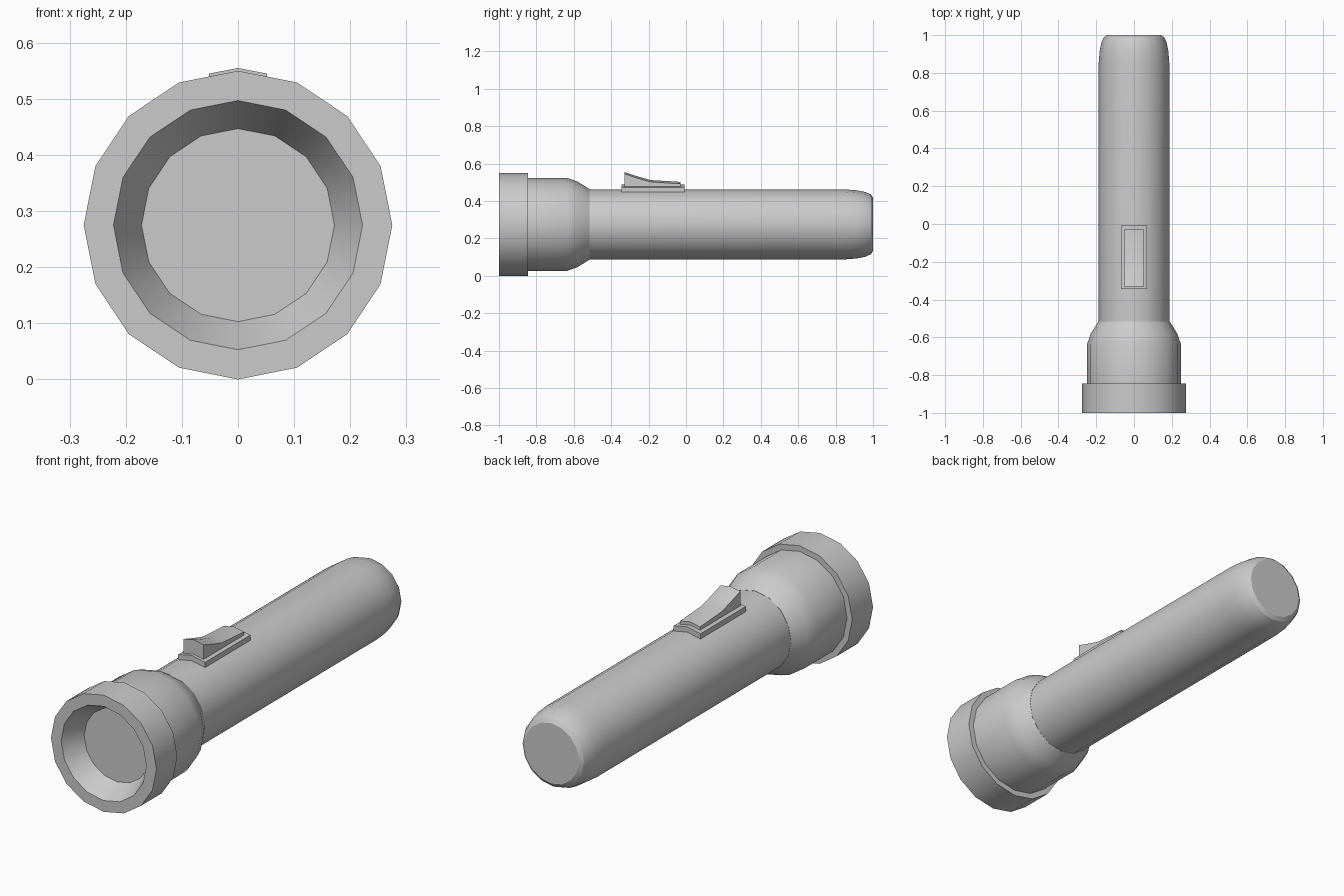
import bpy, bmesh
from math import sin, cos, pi

if "Cube" in bpy.data.objects:
    bpy.data.objects.remove(bpy.data.objects["Cube"])

SIDES = 16
CZ = 0.275  # height of the torch axis


def finish(name, bm):
    bmesh.ops.recalc_face_normals(bm, faces=bm.faces)
    mesh = bpy.data.meshes.new(name)
    bm.to_mesh(mesh)
    bm.free()
    ob = bpy.data.objects.new(name, mesh)
    bpy.context.collection.objects.link(ob)
    bpy.ops.object.select_all(action='DESELECT')
    ob.select_set(True)
    bpy.context.view_layer.objects.active = ob
    bpy.ops.object.shade_smooth_by_angle(angle=0.52)
    return ob


def lathe(name, profile):
    """Turn (y, radius) points around the torch axis and cap both ends."""
    bm = bmesh.new()
    rings = []
    for y, r in profile:
        rings.append([bm.verts.new((r * sin(2 * pi * i / SIDES), y,
                                    CZ + r * cos(2 * pi * i / SIDES)))
                      for i in range(SIDES)])
    for a, b in zip(rings, rings[1:]):
        for i in range(SIDES):
            j = (i + 1) % SIDES
            bm.faces.new((a[i], a[j], b[j], b[i]))
    bm.faces.new(rings[0])
    bm.faces.new(rings[-1])
    return finish(name, bm)


def ridged_strip(name, half_width, drop, stations):
    """Roof-shaped bar: (y, ridge top, ridge bottom), sides lower by drop."""
    bm = bmesh.new()
    loops = []
    for y, top, bottom in stations:
        section = [(-half_width, top - drop), (0, top), (half_width, top - drop),
                   (half_width, bottom - drop), (0, bottom), (-half_width, bottom - drop)]
        loops.append([bm.verts.new((x, y, z)) for x, z in section])
    for a, b in zip(loops, loops[1:]):
        for i in range(6):
            j = (i + 1) % 6
            bm.faces.new((a[i], a[j], b[j], b[i]))
    for end in (loops[0], loops[-1]):
        bm.faces.new((end[0], end[1], end[4], end[5]))
        bm.faces.new((end[1], end[2], end[3], end[4]))
    return finish(name, bm)


# Head: recessed lens, sloped reflector, rim collar and tapering bell
lathe("head", [(-0.90, 0.172), (-1.0, 0.222), (-1.0, 0.275), (-0.845, 0.275),
               (-0.845, 0.248), (-0.635, 0.248), (-0.58, 0.229), (-0.515, 0.188)])

# Handle with rounded tail
lathe("handle", [(-0.53, 0.187), (0.85, 0.187), (0.915, 0.182),
                 (0.96, 0.173), (0.988, 0.160), (1.0, 0.142)])

# Switch plate and sliding button on top of the handle
ridged_strip("switch_plate", 0.07, 0.014,
             [(-0.345, 0.487, 0.460), (-0.008, 0.487, 0.460)])
ridged_strip("switch_button", 0.052, 0.010,
             [(-0.33, 0.555, 0.475), (-0.26, 0.532, 0.475),
              (-0.19, 0.512, 0.475), (-0.03, 0.502, 0.475)])
